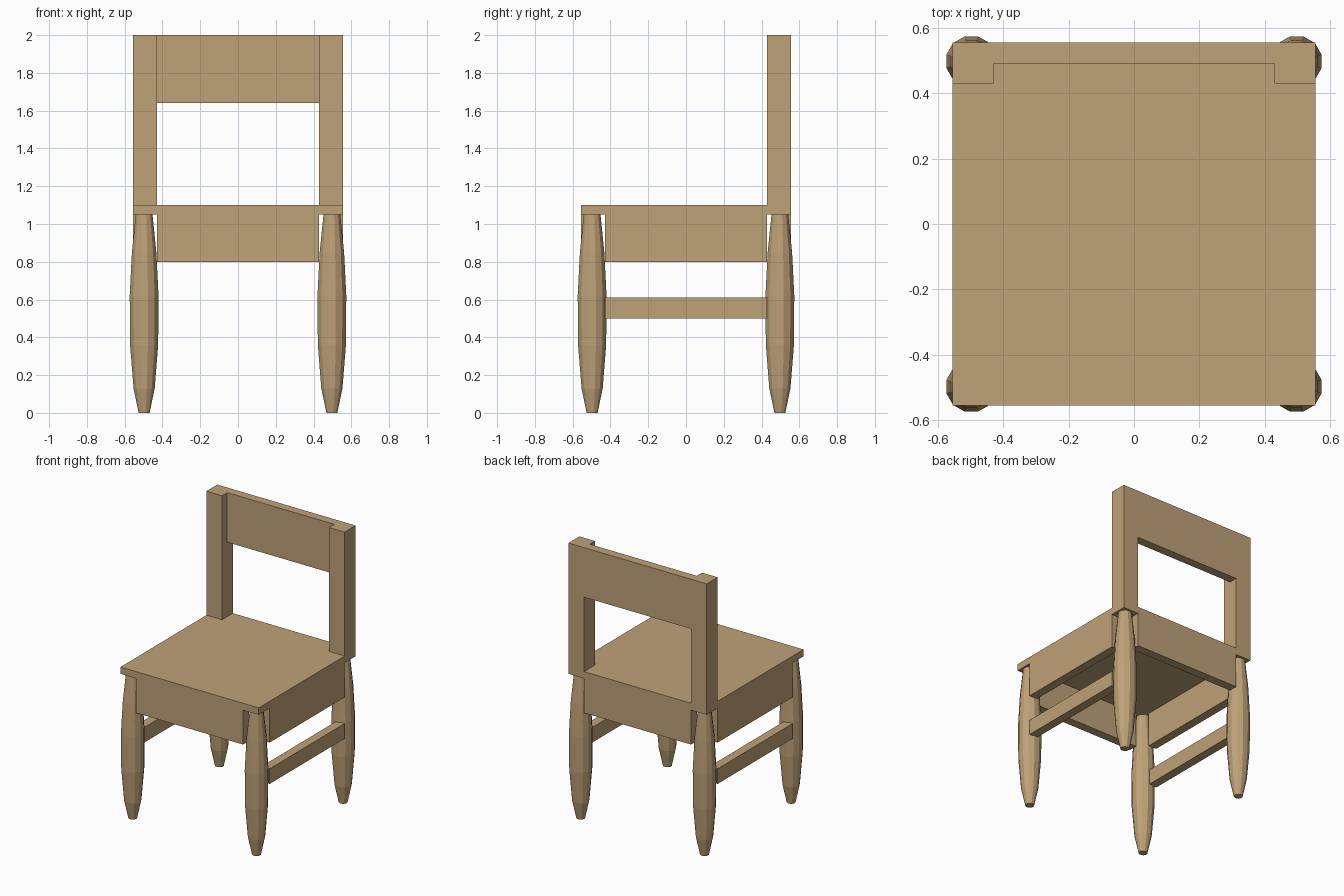
import bpy
import bmesh
import math

if "Cube" in bpy.data.objects:
    bpy.data.objects.remove(bpy.data.objects["Cube"])

OUT = 0.555      # outer half width of the frame
INN = 0.43       # inner side of posts and leg notches
BOARD = 0.49     # inner side of the thin boards
LEG = 0.497      # leg centre

wood = bpy.data.materials.new("light_wood")
wood.diffuse_color = (0.52, 0.36, 0.19, 1)
wood.use_nodes = True
wood.node_tree.nodes["Principled BSDF"].inputs["Base Color"].default_value = wood.diffuse_color


def finish(bm, name):
    bmesh.ops.recalc_face_normals(bm, faces=bm.faces)
    mesh = bpy.data.meshes.new(name)
    bm.to_mesh(mesh)
    bm.free()
    mesh.materials.append(wood)
    obj = bpy.data.objects.new(name, mesh)
    bpy.context.collection.objects.link(obj)
    return obj


def prism(name, outline, z0, z1):
    """Extrude a flat outline from z0 to z1."""
    bm = bmesh.new()
    face = bm.faces.new([bm.verts.new((x, y, z0)) for x, y in outline])
    top = bmesh.ops.extrude_face_region(bm, geom=[face])["geom"]
    verts = [v for v in top if isinstance(v, bmesh.types.BMVert)]
    bmesh.ops.translate(bm, verts=verts, vec=(0, 0, z1 - z0))
    return finish(bm, name)


def box(name, x0, x1, y0, y1, z0, z1):
    return prism(name, [(x0, y0), (x1, y0), (x1, y1), (x0, y1)], z0, z1)


def turned_leg(name, cx, cy, sides=12):
    """Faceted leg, thick in the middle, tapering to both ends."""
    profile = [(0, 0.03), (0.13, 0.058), (0.36, 0.077),
               (0.62, 0.079), (0.85, 0.067), (1.05, 0.046)]
    bm = bmesh.new()
    rings = []
    for z, r in profile:
        angles = [2 * math.pi * (i + 0.5) / sides for i in range(sides)]
        rings.append([bm.verts.new((cx + r * math.cos(a), cy + r * math.sin(a), z))
                      for a in angles])
    for low, high in zip(rings, rings[1:]):
        for i in range(sides):
            j = (i + 1) % sides
            bm.faces.new((low[i], low[j], high[j], high[i]))
    bm.faces.new(rings[0])
    bm.faces.new(rings[-1])
    return finish(bm, name)


# Seat board, notched around the back posts
prism("seat", [(-OUT, -OUT), (OUT, -OUT), (OUT, INN), (INN, INN),
               (INN, OUT), (-INN, OUT), (-INN, INN), (-OUT, INN)], 1.05, 1.10)

# Boards under the seat, front and back
box("front_apron", -INN, INN, -OUT, -BOARD, 0.80, 1.05)
box("back_apron", -INN, INN, BOARD, OUT, 0.80, 1.05)

# Backrest board between the posts
box("backrest", -INN, INN, BOARD, OUT, 1.64, 2.0)

# Parts repeated on both sides
for side, s in (("left", -1), ("right", 1)):
    x0, x1 = sorted((s * BOARD, s * OUT))
    box(side + "_apron", x0, x1, -INN, INN, 0.80, 1.05)
    box(side + "_stretcher", x0, x1, -INN, INN, 0.50, 0.61)
    p0, p1 = sorted((s * INN, s * OUT))
    box(side + "_back_post", p0, p1, INN, OUT, 1.05, 2.0)
    turned_leg(side + "_front_leg", s * LEG, -LEG)
    turned_leg(side + "_back_leg", s * LEG, LEG)
